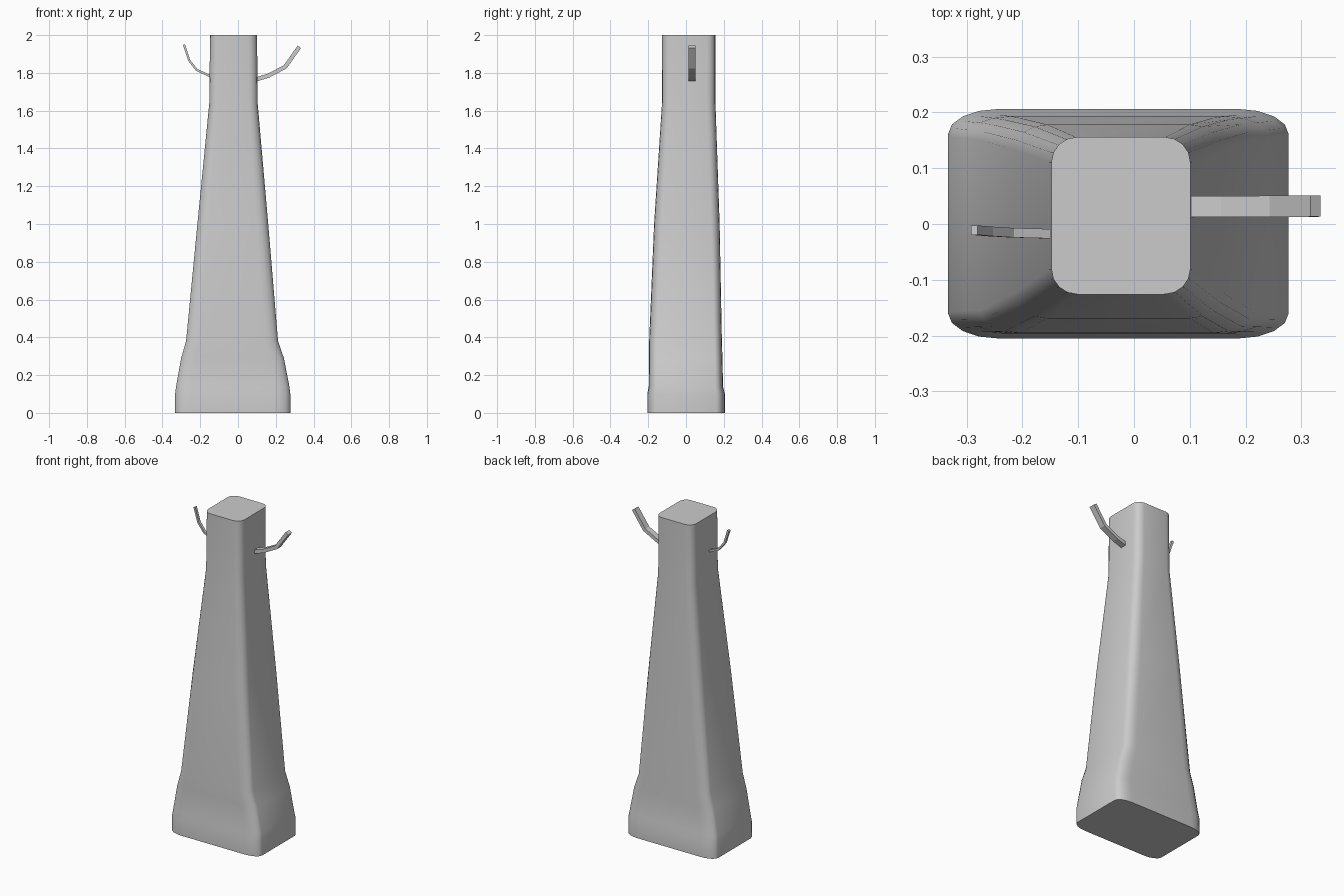
import bpy, bmesh, math
from mathutils import Vector

cube = bpy.data.objects.get("Cube")
if cube:
    bpy.data.objects.remove(cube, do_unlink=True)

grey = bpy.data.materials.new("light grey")
grey.use_nodes = True
grey.diffuse_color = (0.6, 0.6, 0.6, 1)
grey.node_tree.nodes["Principled BSDF"].inputs["Base Color"].default_value = (0.6, 0.6, 0.6, 1)


def rounded_ring(z, x0, x1, y0, y1, rx, ry, steps=4):
    """Rounded rectangle at height z, counter-clockwise."""
    corners = [(x1 - rx, y1 - ry), (x0 + rx, y1 - ry), (x0 + rx, y0 + ry), (x1 - rx, y0 + ry)]
    ring = []
    for i, (cx, cy) in enumerate(corners):
        for k in range(steps + 1):
            a = math.pi / 2 * (i + k / steps)
            ring.append((cx + rx * math.cos(a), cy + ry * math.sin(a), z))
    return ring


def loft(name, rings, angle):
    """Skin closed rings and cap both ends."""
    bm = bmesh.new()
    loops = [[bm.verts.new(p) for p in ring] for ring in rings]
    for a, b in zip(loops, loops[1:]):
        for i in range(len(a)):
            j = (i + 1) % len(a)
            bm.faces.new((a[i], a[j], b[j], b[i]))
    bm.faces.new(loops[0][::-1])
    bm.faces.new(loops[-1])
    bmesh.ops.recalc_face_normals(bm, faces=bm.faces)
    mesh = bpy.data.meshes.new(name)
    bm.to_mesh(mesh)
    bm.free()
    mesh.materials.append(grey)
    obj = bpy.data.objects.new(name, mesh)
    bpy.context.collection.objects.link(obj)
    bpy.ops.object.select_all(action="DESELECT")
    obj.select_set(True)
    bpy.context.view_layer.objects.active = obj
    if angle:
        bpy.ops.object.shade_smooth_by_angle(angle=math.radians(angle))
    return obj


def arm(name, path, y_root, y_tip, width, thick):
    """Flat bent strip following an x, z path."""
    pts = [Vector(p) for p in path]
    rings = []
    for i, p in enumerate(pts):
        d = (pts[min(i + 1, len(pts) - 1)] - pts[max(i - 1, 0)]).normalized()
        n = Vector((-d.y, d.x)) * thick / 2
        y = y_root + (y_tip - y_root) * i / (len(pts) - 1)
        rings.append([(p.x + s * n.x, y + t * width / 2, p.y + s * n.y)
                      for s, t in ((-1, -1), (-1, 1), (1, 1), (1, -1))])
    return loft(name, rings, 0)


# Tapered body: z, x range, y range, corner radii
sections = [
    (0.0, -0.333, 0.277, -0.205, 0.206, 0.09, 0.045),
    (0.10, -0.333, 0.277, -0.205, 0.206, 0.09, 0.045),
    (0.14, -0.328, 0.272, -0.197, 0.196, 0.085, 0.04),
    (0.29, -0.301, 0.243, -0.196, 0.193, 0.08, 0.04),
    (0.38, -0.275, 0.212, -0.195, 0.190, 0.07, 0.04),
    (1.00, -0.215, 0.160, -0.169, 0.178, 0.06, 0.045),
    (1.64, -0.152, 0.104, -0.127, 0.156, 0.047, 0.045),
    (2.0, -0.148, 0.101, -0.126, 0.156, 0.047, 0.045),
]
loft("tower_body", [rounded_ring(*s) for s in sections], 40)

# Upturned side arms
arm("left_arm", [(0.085, 1.762), (0.16, 1.785), (0.25, 1.832), (0.325, 1.938)],
    0.031, 0.032, 0.038, 0.022)
arm("right_arm", [(-0.13, 1.775), (-0.218, 1.815), (-0.258, 1.865), (-0.286, 1.95)],
    -0.018, -0.011, 0.017, 0.012)
